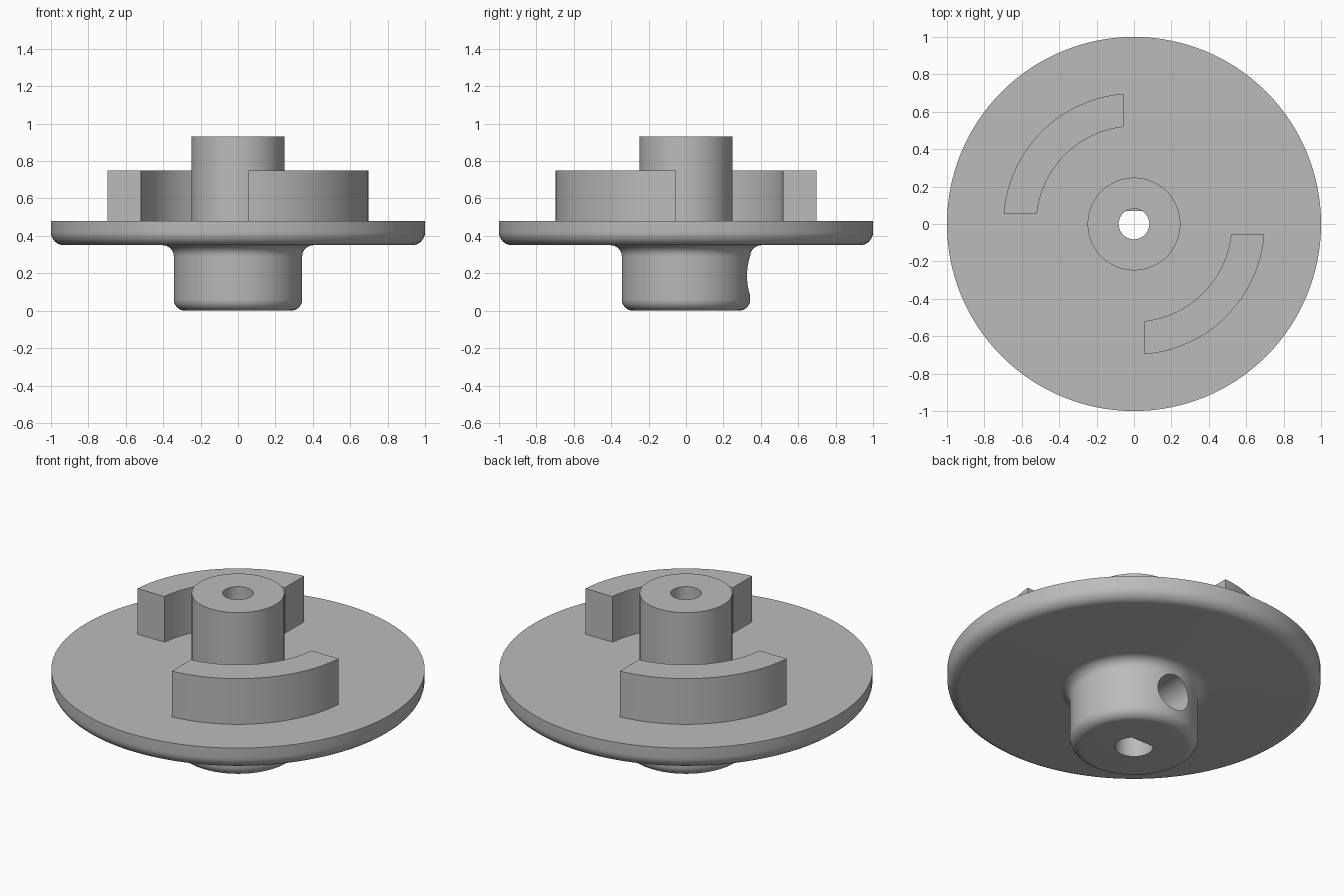
import bpy
import bmesh
from math import sin, cos, pi, radians, asin, sqrt
from mathutils import Matrix

cube = bpy.data.objects.get("Cube")
if cube:
    bpy.data.objects.remove(cube, do_unlink=True)

grey = bpy.data.materials.new("plain_grey")
grey.use_nodes = True
COLOUR = (0.5, 0.5, 0.5, 1)
grey.diffuse_color = COLOUR
grey.node_tree.nodes["Principled BSDF"].inputs["Base Color"].default_value = COLOUR


def arc(cx, cy, r, start, end, steps):
    """Points along an arc, angles in degrees."""
    angles = [radians(start + (end - start) * i / steps) for i in range(steps + 1)]
    return [(cx + r * cos(a), cy + r * sin(a)) for a in angles]


def finish(name, bm):
    bmesh.ops.recalc_face_normals(bm, faces=bm.faces)
    mesh = bpy.data.meshes.new(name)
    bm.to_mesh(mesh)
    bm.free()
    mesh.materials.append(grey)
    obj = bpy.data.objects.new(name, mesh)
    bpy.context.collection.objects.link(obj)
    return obj


def prism(name, outline, z0, z1, matrix=Matrix()):
    """Extrude a flat outline from z0 to z1."""
    bm = bmesh.new()
    face = bm.faces.new([bm.verts.new((x, y, z0)) for x, y in outline])
    out = bmesh.ops.extrude_face_region(bm, geom=[face])["geom"]
    top = [v for v in out if isinstance(v, bmesh.types.BMVert)]
    bmesh.ops.translate(bm, verts=top, vec=(0, 0, z1 - z0))
    bmesh.ops.transform(bm, matrix=matrix, verts=bm.verts)
    return finish(name, bm)


def lathe(name, profile, steps=128):
    """Turn an open (radius, z) profile round z and cap both ends."""
    bm = bmesh.new()
    verts = [bm.verts.new((r, 0, z)) for r, z in profile]
    edges = [bm.edges.new(pair) for pair in zip(verts, verts[1:])]
    bmesh.ops.spin(bm, geom=verts + edges, axis=(0, 0, 1), cent=(0, 0, 0),
                   angle=2 * pi, steps=steps)
    bmesh.ops.remove_doubles(bm, verts=bm.verts, dist=1e-5)
    bmesh.ops.holes_fill(bm, edges=[e for e in bm.edges if e.is_boundary], sides=0)
    return finish(name, bm)


def smooth(obj):
    bpy.ops.object.select_all(action="DESELECT")
    obj.select_set(True)
    bpy.context.view_layer.objects.active = obj
    bpy.ops.object.shade_smooth_by_angle(angle=radians(30))


# Hub, rounded disc and upper shaft turned as one body
HUB, DISC_LOW, DISC_TOP, TOP = 0.343, 0.35, 0.48, 0.93
profile = arc(HUB - 0.06, 0.06, 0.06, -90, 0, 8)
profile += arc(HUB + 0.06, DISC_LOW - 0.06, 0.06, 180, 90, 8)
profile += arc(0.93, DISC_LOW + 0.07, 0.07, -90, 0, 8)
profile += [(1, DISC_TOP), (0.248, DISC_TOP), (0.248, TOP)]
body = lathe("hub_disc_and_shaft", profile)

# Cutters: round upper bore, D-shaped lower bore, set screw hole at the back
flat = 0.07
flat_angle = asin(flat / 0.102) * 180 / pi
sideways = Matrix.Translation((0, 0, 0.187)) @ Matrix.Rotation(-pi / 2, 4, "X")
cutters = [
    prism("upper_bore_cutter", arc(0, 0, 0.082, 0, 360, 64)[:-1], 0.4, 1.1),
    prism("lower_bore_cutter",
          arc(0, 0, 0.102, 180 - flat_angle, 360 + flat_angle, 64), -0.1, DISC_TOP),
    prism("screw_hole_cutter", arc(0, 0, 0.106, 0, 360, 64)[:-1], 0.03, 0.6, sideways),
]
for cutter in cutters:
    cutter.hide_render = True
    bpy.ops.object.select_all(action="DESELECT")
    bpy.context.view_layer.objects.active = body
    mod = body.modifiers.new("cut", "BOOLEAN")
    mod.operation = "DIFFERENCE"
    mod.solver = "EXACT"
    mod.object = cutter
    bpy.ops.object.modifier_apply(modifier=mod.name)
    bpy.data.objects.remove(cutter, do_unlink=True)
smooth(body)

# Two curved drive lugs, opposite each other, with ends square to the axes
GAP, INNER, OUTER = 0.055, 0.522, 0.699


def lug_edge(r):
    a = asin(GAP / r) * 180 / pi
    return arc(0, 0, r, 90 + a, 180 - a, 32)


outline = lug_edge(OUTER) + lug_edge(INNER)[::-1]
for name, turn in (("back_lug", 0), ("front_lug", pi)):
    smooth(prism(name, outline, DISC_TOP - 0.01, 0.75, Matrix.Rotation(turn, 4, "Z")))
